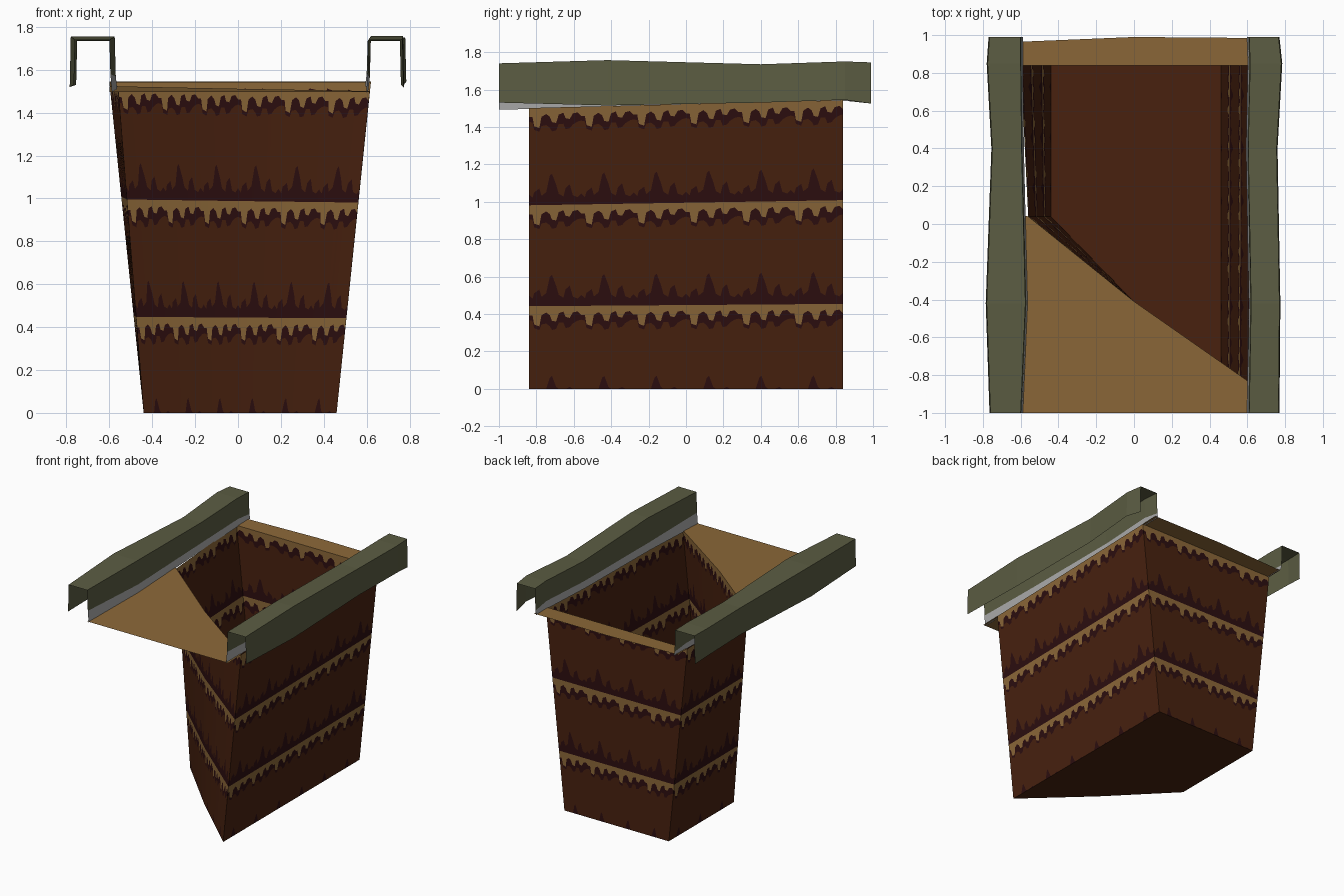
import bpy, bmesh
from mathutils import Vector

if "Cube" in bpy.data.objects:
    bpy.data.objects.remove(bpy.data.objects["Cube"])


def material(name, rgb):
    m = bpy.data.materials.new(name)
    m.diffuse_color = (*rgb, 1)
    m.use_nodes = True
    m.node_tree.nodes["Principled BSDF"].inputs["Base Color"].default_value = m.diffuse_color
    return m


BROWN = material("brown soil", (0.065, 0.0155, 0.0048))
MAROON = material("dark maroon soil", (0.026, 0.0045, 0.0050))
TAN = material("tan sand", (0.26, 0.137, 0.040))
GREEN = material("olive rail", (0.105, 0.108, 0.055))
GREY = material("pale grey", (0.42, 0.42, 0.42))


def make(name, bm, mats):
    bmesh.ops.recalc_face_normals(bm, faces=bm.faces)
    me = bpy.data.meshes.new(name)
    bm.to_mesh(me)
    bm.free()
    for m in mats:
        me.materials.append(m)
    ob = bpy.data.objects.new(name, me)
    bpy.context.collection.objects.link(ob)


def polygon(name, pts, mat):
    bm = bmesh.new()
    f = bm.faces.new([bm.verts.new(p) for p in pts])
    f.normal_update()
    if f.normal.z < 0:
        f.normal_flip()
    me = bpy.data.meshes.new(name)
    bm.to_mesh(me)
    bm.free()
    me.materials.append(mat)
    bpy.context.collection.objects.link(bpy.data.objects.new(name, me))


def ztop(y):
    return 1.522 + 0.025 * y


# Pit outline: bottom corner, top corner, drip tiles on the wall that follows
OUTLINE = [((.46, -.84), (.615, -.84), 6), ((.46, .84), (.62, .84), 4),
           ((-.44, .84), (-.60, .84), 3), ((-.44, .04), (-.56, .04), 3),
           ((0, -.41), (0, -.41), 3)]

# One drip tile: position, sand drip depth, dark rim depth, dark peak height
TILE = [(.00, .05, .025, .06), (.07, .05, .03, .04), (.10, .10, .02, .07),
        (.20, .11, .02, .09), (.24, .05, .05, .05), (.33, .035, .06, .07),
        (.40, .05, .06, .16), (.44, .08, .05, .17), (.52, .085, .04, .11),
        (.57, .04, .05, .06), (.66, .03, .06, .045), (.70, .06, .06, .09),
        (.78, .065, .05, .11), (.84, .035, .06, .05), (.93, .03, .05, .04)]

# Walls: vertical columns split at the drip heights, coloured by layer
rows = [1, 0] + [1, 2, 1, 0] * 2 + [1, 2]
bm = bmesh.new()
columns = []
for i, (b0, t0, tiles) in enumerate(OUTLINE):
    b1, t1, _ = OUTLINE[(i + 1) % len(OUTLINE)]
    for k in range(tiles):
        for t, drip, rim, peak in TILE:
            u = (k + t) / tiles
            lo, hi = Vector(b0).lerp(Vector(b1), u), Vector(t0).lerp(Vector(t1), u)
            zs = [0, max(0, peak - .10)]
            for top in (.45, 1.0, 1.53):
                zs += [top - drip - rim, top - drip, top, top + peak]
            col = []
            for z in zs[:-1]:
                p = lo.lerp(hi, z / 1.53)
                col.append(bm.verts.new((p.x, p.y, z * ztop(p.y) / 1.53)))
            columns.append(col)
for a, b in zip(columns, columns[1:] + columns[:1]):
    for r, m in enumerate(rows):
        bm.faces.new((a[r], b[r], b[r + 1], a[r + 1])).material_index = m
bmesh.ops.remove_doubles(bm, verts=bm.verts, dist=1e-4)
make("pit_walls", bm, [BROWN, MAROON, TAN])

# Pit floor
polygon("pit_floor", [(*b, 0) for b, _, _ in OUTLINE], BROWN)

# Sand ground in front of and behind the pit
polygon("front_ground", [(x, y, ztop(y)) for x, y in
        [(-.60, -1), (.615, -1), (.615, -.84), (0, -.41), (-.56, .04), (-.60, .05)]], TAN)
polygon("back_ground", [(x, y, ztop(y)) for x, y in
        [(-.60, .84), (.62, .84), (.62, .985), (0, .99), (-.60, .965)]], TAN)

# Rail stations: y, outer x, inner x, top z, bottom z
STATIONS = {
    "left": (-1, [(-1, .76, .60, 1.74, 1.53), (-.42, .78, .575, 1.755, 1.52),
                  (.4, .75, .595, 1.735, 1.53), (.85, .775, .60, 1.75, 1.54),
                  (.99, .765, .60, 1.745, 1.525)]),
    "right": (1, [(-1, .765, .61, 1.74, 1.53), (-.42, .77, .62, 1.757, 1.515),
                  (.4, .755, .605, 1.735, 1.53), (.85, .78, .615, 1.75, 1.545),
                  (.99, .765, .61, 1.745, 1.525)])}


def loft(name, sections, mat):
    bm = bmesh.new()
    rings = [[bm.verts.new(p) for p in s] for s in sections]
    for a, b in zip(rings, rings[1:]):
        for j in range(len(a) - 1):
            bm.faces.new((a[j], a[j + 1], b[j + 1], b[j]))
    make(name, bm, [mat])


# Folded side rails with a pale strip joining each to the ground
for side, (s, stations) in STATIONS.items():
    loft(side + "_rail", [[(s * (o + .005), y, z0), (s * o, y, z1),
                           (s * i, y, z1), (s * (i - .005), y, z0 + .05)]
                          for y, o, i, z1, z0 in stations], GREEN)
    loft(side + "_rail_strip", [[(s * (i - .005), y, z0 + .05),
                                 (s * (i - .012), y, ztop(y) - .005)]
                                for y, o, i, z1, z0 in stations], GREY)
